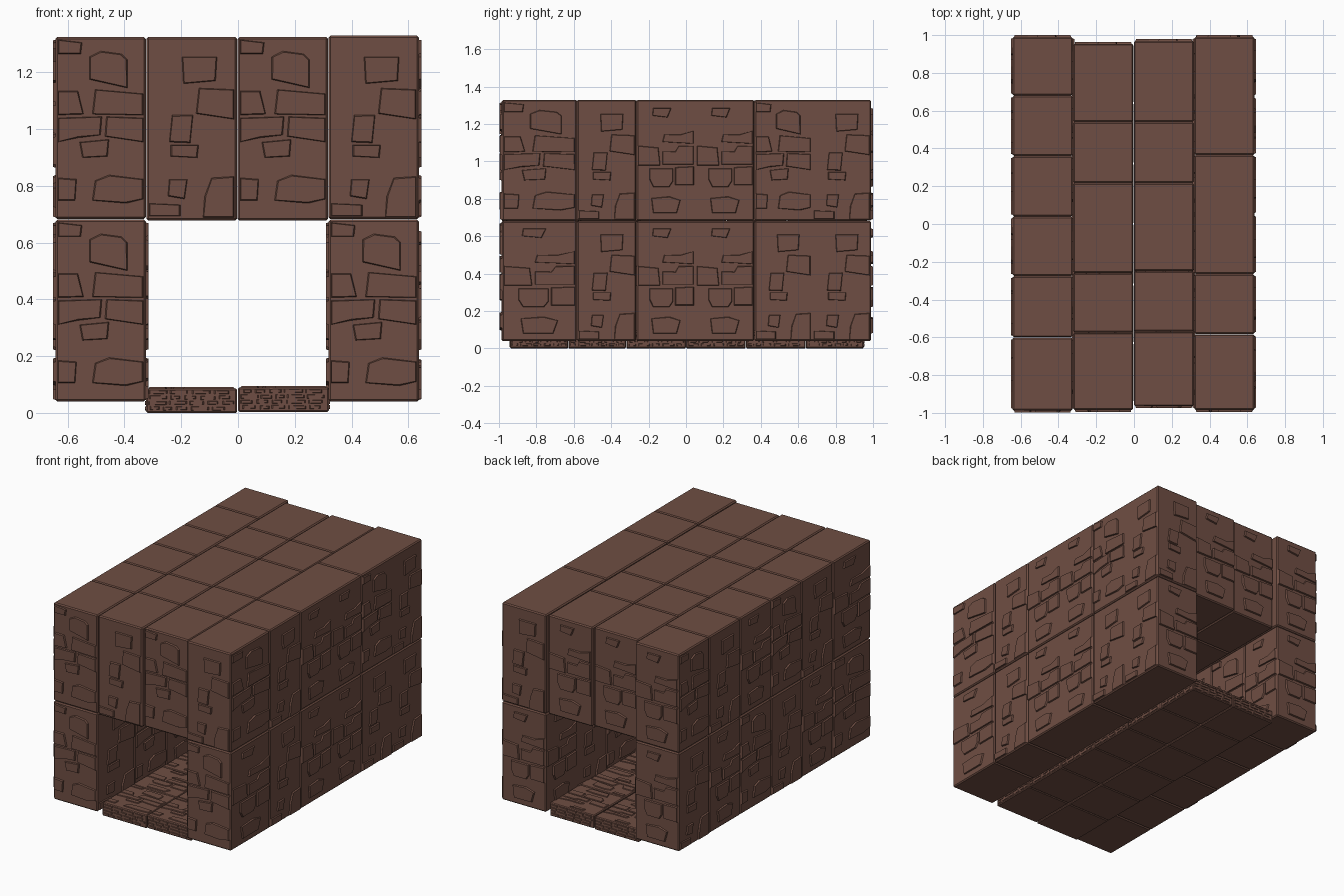
import bpy, bmesh, random
from mathutils import Vector

if "Cube" in bpy.data.objects:
    bpy.data.objects.remove(bpy.data.objects["Cube"])

random.seed(4)
mat = bpy.data.materials.new("brown stone")
mat.diffuse_color = (0.159, 0.076, 0.056, 1)
mat.use_nodes = True
mat.node_tree.nodes["Principled BSDF"].inputs["Base Color"].default_value = mat.diffuse_color

X, Y, Z = Vector((1, 0, 0)), Vector((0, 1, 0)), Vector((0, 0, 1))

# Relief patterns: outlines of raised stones on a 32 x 64 block face
A = [[(0, 6.5), (7, 6.5), (7.5, 14), (0, 14.5)],
     [(13, 6.5), (25, 5.5), (32, 7), (32, 14), (19, 15.5), (14, 13.5)],
     [(9.5, 21.5), (18.5, 22), (19, 28), (8.5, 27)],
     [(0, 27), (8, 28.5), (16, 29.5), (16.5, 36), (0, 35.5)],
     [(17.5, 29), (32, 27), (32, 35.5), (18, 36)],
     [(0, 36.5), (10, 36.8), (8, 45), (0, 45)],
     [(13, 36.8), (32, 36.5), (32, 44), (14, 45.5)],
     [(12, 49), (25.5, 46), (25.5, 56), (23.5, 58), (16, 59), (12, 57)],
     [(0, 58), (9, 58), (9.5, 62), (0, 63)]]
B = [[(0, 1), (12, 1), (12, 5), (0, 5.5)],
     [(20, 0.5), (31, 0.5), (31, 15), (23, 14.5), (20.5, 8)],
     [(7.5, 8), (13.5, 7), (14.5, 14), (8, 14)],
     [(8.5, 22), (18, 21.5), (18.5, 26), (8.5, 26)],
     [(8, 27), (15.5, 26.7), (16.5, 36.5), (9, 36.5)],
     [(17.5, 37), (31, 35), (31, 45.5), (18.5, 46)],
     [(13, 47.5), (24.5, 48.5), (25, 57), (12.5, 57)]]
C = [[(9, 18), (18, 18), (20, 21), (20, 28), (7, 28), (7, 22)],
     [(21, 19), (32, 19), (32, 29), (21, 28.5)],
     [(0, 29.5), (13, 29.5), (12, 39), (0, 40)],
     [(14, 30), (32, 30), (32, 40), (23, 40), (21, 37), (14, 37)],
     [(14, 42), (32, 41), (32, 48), (24, 46), (15, 46)],
     [(8.5, 56), (17, 55), (19, 60), (9, 60)],
     [(9, 4), (22, 4), (24, 11), (18, 13), (8, 12)]]


def finish(name, bm):
    me = bpy.data.meshes.new(name)
    bm.to_mesh(me)
    bm.free()
    me.materials.append(mat)
    ob = bpy.data.objects.new(name, me)
    bpy.context.collection.objects.link(ob)


def block(name, lo, hi, bevel=0.007):
    """Chamfered stone block between two corners."""
    bm = bmesh.new()
    bmesh.ops.create_cube(bm, size=1)
    for v in bm.verts:
        v.co = Vector([(a + b) / 2 + c * (b - a) for a, b, c in zip(lo, hi, v.co)])
    bmesh.ops.bevel(bm, geom=bm.edges[:], offset=bevel, segments=1, affect='EDGES')
    finish(name, bm)


def relief(bm, o, u, v, w, h, pattern, depth=0.009):
    """Raised stones on the face with corner o, axes u and v."""
    n = u.cross(v)
    for poly in pattern:
        pts = [Vector(o) + u * (min(max(p, 0.8), 31.2) / 32 * w) + v * (q / 64 * h) for p, q in poly]
        mid = sum(pts, Vector()) / len(pts)
        low = [bm.verts.new(p - n * 0.002) for p in pts]
        top = [bm.verts.new(p + (mid - p).normalized() * 0.005 + n * depth) for p in pts]
        bm.faces.new(top)
        for i in range(len(pts)):
            j = (i + 1) % len(pts)
            bm.faces.new((low[i], low[j], top[j], top[i]))


LEVELS = [(0.04, 0.681), (0.683, 1.325)]
ROOF = LEVELS[1]

# Side walls: blocks in two levels
left_y = [-0.988, -0.6, -0.275, 0.04, 0.36, 0.68, 0.991]
right_y = [-0.985, -0.583, -0.265, 0.365, 0.991]
for side, ys, x0, x1 in (("left", left_y, -0.643, -0.325), ("right", right_y, 0.319, 0.638)):
    for k, (z0, z1) in enumerate(LEVELS):
        for a, b in zip(ys, ys[1:]):
            top = z1 + (0.004 if side == "right" and k else 0)
            block(side + "_wall_block", (x0, a + 0.001, z0), (x1, b - 0.001, top))

# Roof: two middle columns
roof_y = [[-0.985, -0.575, -0.26, 0.217, 0.54, 0.955], [-0.965, -0.57, -0.25, 0.217, 0.54, 0.97]]
for ys, x0, x1 in ((roof_y[0], -0.322, -0.004), (roof_y[1], -0.001, 0.317)):
    for a, b in zip(ys, ys[1:]):
        block("roof_block", (x0, a + 0.001, 0.677), (x1, b - 0.001, ROOF[1]))

# Stones on the outer and inner wall faces
bm = bmesh.new()
right_cells = [-0.985, -0.583, -0.265, 0.05, 0.365, 0.675, 0.991]
right_pat = [[C, B, C, C, B, B], [A, B, C, C, A, B]]
left_pat = [[A, C, B, A, C, B], [C, B, A, C, B, A]]
for k, (z0, z1) in enumerate(LEVELS):
    h = z1 - z0
    for i in range(6):
        a, b = right_cells[i], right_cells[i + 1]
        relief(bm, (0.638, a, z0), Y, Z, b - a, h, right_pat[k][i])
        c, d = left_y[i], left_y[i + 1]
        relief(bm, (-0.643, d, z0), -Y, Z, d - c, h, left_pat[k][i])
        if k == 0:
            relief(bm, (0.319, b, z0), -Y, Z, b - a, h, (A, B, C)[i % 3])
            relief(bm, (-0.325, c, z0), Y, Z, d - c, h, (B, A, C)[i % 3])
finish("wall_stones", bm)

# Stones on the front and back ends
bm = bmesh.new()
cols = [(-0.643, -0.325, -0.988, 0.991, A, A, C, C), (-0.322, -0.004, -0.985, 0.955, None, B, None, C),
        (-0.001, 0.317, -0.965, 0.97, None, A, None, C), (0.319, 0.638, -0.985, 0.991, A, B, C, B)]
for x0, x1, yf, yb, f0, f1, b0, b1 in cols:
    for (z0, z1), f, b in zip(LEVELS, (f0, f1), (b0, b1)):
        if f:
            relief(bm, (x0, yf, z0), X, Z, x1 - x0, z1 - z0, f)
            relief(bm, (x1, yb, z0), -X, Z, x1 - x0, z1 - z0, b)
finish("end_stones", bm)


def chips():
    """Rows of small thin stones for the slab edges."""
    out = []
    for row in range(4):
        p = random.uniform(0.5, 2)
        while p < 28:
            q = min(p + random.uniform(3, 7), 31)
            z = 6 + row * 14 + random.uniform(0, 2)
            out.append([(p, z), (q, z + 1), (q, z + 9), (p, z + 10)])
            p = q + random.uniform(0.5, 1.5)
    return out


# Floor slabs with stones on top and chipped edges
floor_y = [-0.941, -0.63, -0.32, 0.0, 0.32, 0.64, 0.951]
bm = bmesh.new()
for x0, x1, lift in ((-0.324, -0.003, 0), (0, 0.32, 0.004)):
    for i, (a, b) in enumerate(zip(floor_y, floor_y[1:])):
        block("floor_slab", (x0, a + 0.001, lift), (x1, b - 0.001, 0.086 + lift), 0.005)
        relief(bm, (x0, a, 0.086 + lift), X, Y, x1 - x0, b - a, (A, C)[i % 2], 0.005)
        if lift:
            relief(bm, (x1, a, lift), Y, Z, b - a, 0.086, chips(), 0.004)
        else:
            relief(bm, (x0, b, lift), -Y, Z, b - a, 0.086, chips(), 0.004)
    relief(bm, (x0, floor_y[0], lift), X, Z, x1 - x0, 0.086, chips(), 0.004)
    relief(bm, (x1, floor_y[-1], lift), -X, Z, x1 - x0, 0.086, chips(), 0.004)
finish("floor_stones", bm)
